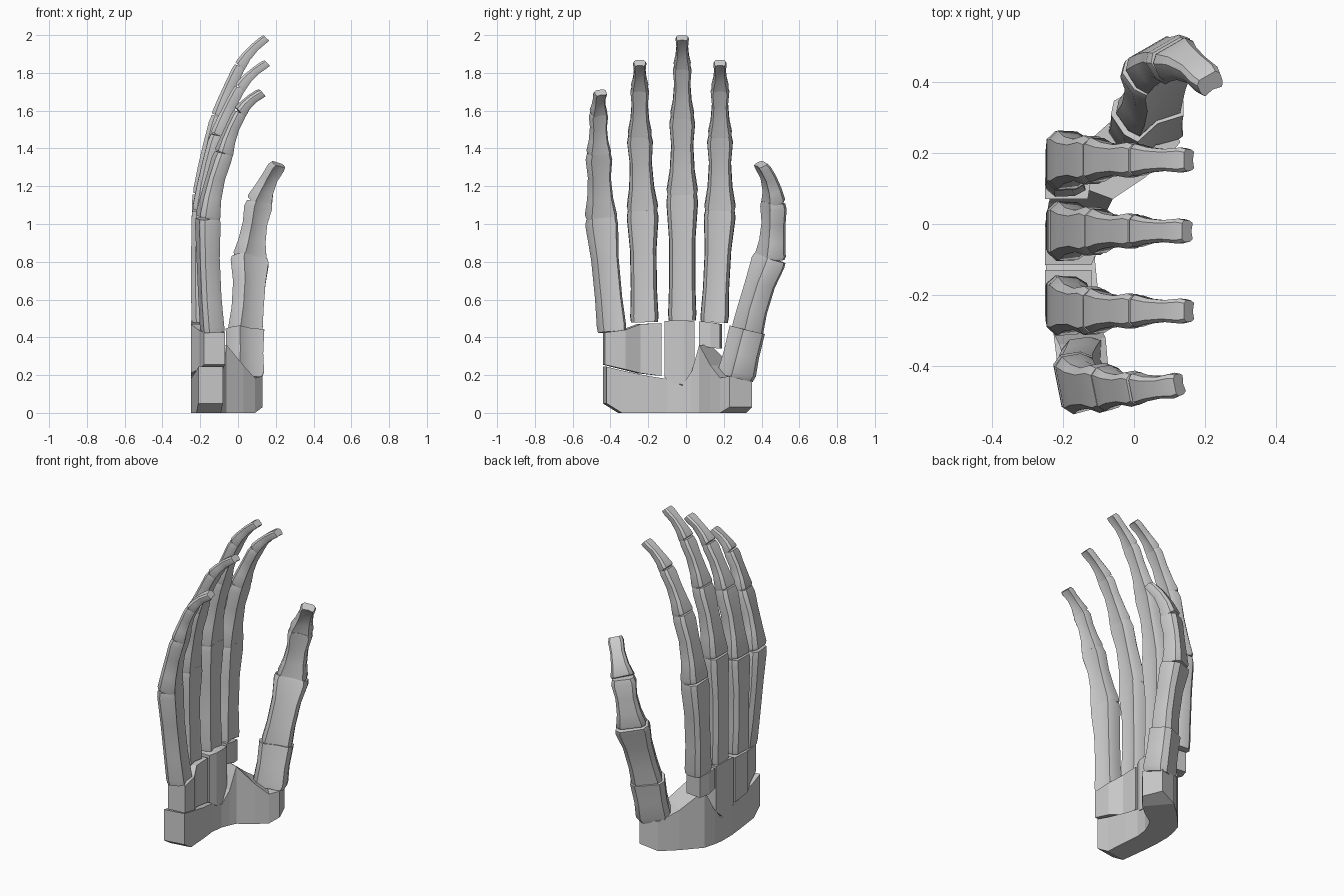
import bpy, bmesh
from mathutils import Vector

if "Cube" in bpy.data.objects:
    bpy.data.objects.remove(bpy.data.objects["Cube"])


def loft(name, rings, smooth=True):
    """Skin equal-length rings of points and cap both ends."""
    bm = bmesh.new()
    vs = [[bm.verts.new(p) for p in ring] for ring in rings]
    n = len(vs[0])
    for a, b in zip(vs, vs[1:]):
        for i in range(n):
            j = (i + 1) % n
            bm.faces.new((a[i], a[j], b[j], b[i]))
    bm.faces.new(vs[0])
    bm.faces.new(vs[-1])
    bmesh.ops.recalc_face_normals(bm, faces=bm.faces)
    me = bpy.data.meshes.new(name)
    bm.to_mesh(me)
    bm.free()
    ob = bpy.data.objects.new(name, me)
    bpy.context.collection.objects.link(ob)
    if smooth:
        bpy.context.view_layer.objects.active = ob
        ob.select_set(True)
        bpy.ops.object.shade_smooth_by_angle(angle=0.6)
        ob.select_set(False)
    return ob


# bone section: flat back, chamfered sides, shallow groove on the palm side
SECTION = [(-.72, -1), (.72, -1), (1, -.55), (.97, .45), (.75, 1),
           (0, .75), (-.75, 1), (-.97, .45), (-1, -.55)]
# waisted shaft: position along the bone and scale
SHAFT = [(0, .93), (.05, 1), (.3, .84), (.62, .8), (.9, 1), (1, .9)]
LONG = [(0, .93), (.05, .97), (.3, .88), (.65, .87), (.94, 1.02), (1, .95)]


def bone(name, p0, p1, w0, w1, d0, d1, palm, bow, shaft=SHAFT):
    p0, p1 = Vector(p0), Vector(p1)
    axis = (p1 - p0).normalized()
    side = axis.cross(Vector(palm)).normalized()
    front = side.cross(axis)
    rings = []
    for t, s in shaft:
        c = p0.lerp(p1, t) - front * bow * 4 * t * (1 - t)
        w, d = (w0 + (w1 - w0) * t) * s, (d0 + (d1 - d0) * t) * (s + 1) / 2
        rings.append([c + side * w * u + front * d * v for u, v in SECTION])
    return loft(name, rings)


def finger(name, joints, widths, depths, palm, bows):
    parts = ["metacarpal", "near_phalanx", "middle_phalanx", "tip_phalanx"]
    if len(joints) == 4:
        parts.remove("middle_phalanx")
    for i, part in enumerate(parts):
        bone(f"{name}_{part}", joints[i], joints[i + 1], *widths[i], *depths[i],
             palm, bows[i], LONG if i == 0 else SHAFT)


WID = [(.077, .083), (.084, .067), (.064, .048), (.046, .034)]
DEP = [(.056, .056), (.055, .042), (.042, .03), (.032, .022)]
BOW = [.008, .012, .008, .012]

# four fingers
finger("middle_finger", [(-.19, -.02, .49), (-.185, -.02, 1.155), (-.1, -.02, 1.57),
       (.01, -.02, 1.835), (.15, -.02, 1.985)], WID, DEP, (1, 0, 0), BOW)
for nm, y0, y1 in (("index_finger", .15, .18), ("ring_finger", -.22, -.245)):
    finger(nm, [(-.19, y0, .48), (-.187, y1 if y1 > 0 else -.23, 1.07), (-.105, y1, 1.47),
           (.01, y1, 1.72), (.155, y1, 1.852)], WID, DEP, (1, 0, 0), BOW)
finger("little_finger", [(-.135, -.39, .43), (-.16, -.447, 1.03), (-.075, -.46, 1.375),
       (.01, -.462, 1.59), (.128, -.452, 1.695)],
       WID, DEP, (1, .2, 0), BOW)

# thumb
finger("thumb", [(.04, .325, .43), (.065, .445, .82), (.115, .462, 1.115), (.215, .395, 1.315)],
       [(.092, .1), (.088, .07), (.068, .042)], [(.06, .06), (.058, .05), (.048, .028)],
       (.5, -.87, 0), [-.012, .01, .02])
bone("thumb_wrist_bone", (.035, .265, .185), (.04, .325, .44), .1, .1, .075, .068,
     (.5, -.87, 0), 0, [(0, .85), (.12, 1), (.5, .94), (1, 1)])


def wall(name, columns):
    """Block along the wrist; column = back x,y, palm x,y, low z, high z."""
    return loft(name, [[(a, b, lo), (c, d, lo), (c, d, hi), (a, b, hi)]
                       for a, b, c, d, lo, hi in columns], smooth=False)


# curved wrist base
wall("wrist_base", [
    (-.21, -.44, -.08, -.42, .05, .245), (-.22, -.36, -.09, -.34, 0, .225),
    (-.24, -.2, -.1, -.2, 0, .195), (-.25, -.1, -.11, -.1, 0, .18),
    (-.25, 0, -.1, -.02, 0, .145), (-.24, .06, -.08, .03, 0, .22),
    (-.22, .13, -.06, .07, 0, .36), (-.12, .24, .03, .13, 0, .25),
    (-.03, .32, .09, .18, 0, .185), (.08, .35, .13, .23, .03, .195)])

# palm-side wrist bones
wall("outer_wrist_bone", [
    (-.18, -.44, -.07, -.43, .255, .425), (-.21, -.34, -.08, -.32, .23, .44),
    (-.25, -.26, -.12, -.24, .21, .47), (-.25, -.13, -.12, -.13, .195, .475)])
wall("centre_wrist_bone", [
    (-.25, -.115, -.12, -.115, .19, .485), (-.25, -.07, -.1, -.07, .155, .49),
    (-.25, -.01, -.1, -.01, .15, .49), (-.24, .045, -.11, .045, .2, .485)])
wall("index_wrist_bone", [
    (-.25, .07, -.13, .07, .36, .485), (-.25, .13, -.12, .13, .345, .48),
    (-.23, .19, -.13, .18, .34, .47)])
